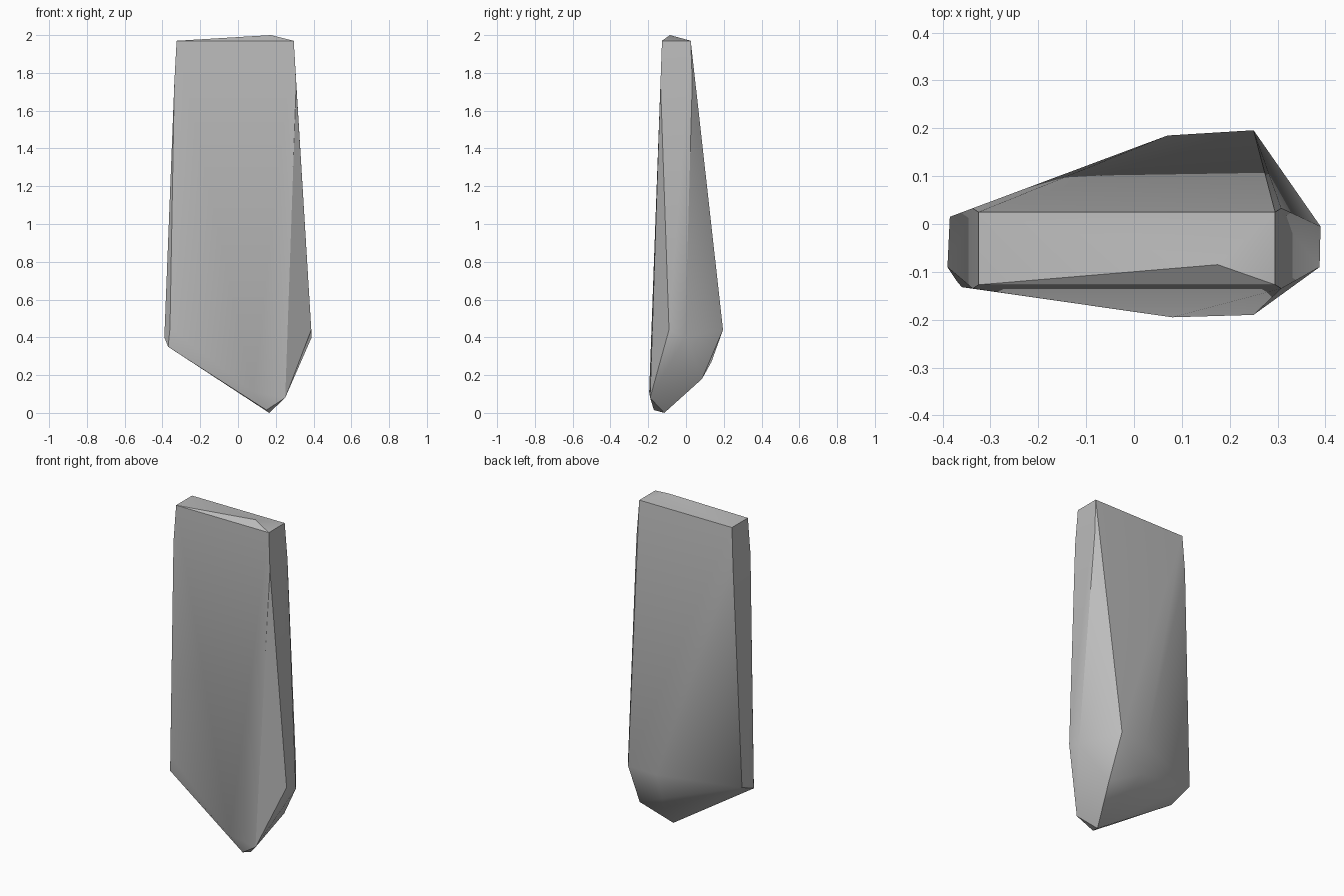
import bpy, bmesh

cube = bpy.data.objects.get("Cube")
if cube:
    bpy.data.objects.remove(cube, do_unlink=True)

# Stone colour
stone = bpy.data.materials.new("stone_grey")
stone.use_nodes = True
grey = (0.5, 0.5, 0.5, 1)
stone.diffuse_color = grey
stone.node_tree.nodes["Principled BSDF"].inputs["Base Color"].default_value = grey


def rectangle(x0, x1, y0, y1, z):
    return [(x, y, z) for x in (x0, x1) for y in (y0, y1)]


# Chipped top: blunt rectangular end with one raised point
points = rectangle(-0.325, 0.295, -0.127, 0.025, 1.97) + [(0.175, -0.085, 2.0)]
# Slight shoulder under the top
points += rectangle(-0.337, 0.308, -0.135, 0.033, 1.75)
# Widest part of the slab
points += [(0.39, -0.005, 0.40), (0.388, -0.09, 0.44),
           (-0.385, 0.015, 0.41), (-0.39, -0.09, 0.40),
           (-0.36, -0.132, 0.45), (-0.37, -0.12, 0.35),
           (0.25, 0.196, 0.44), (0.07, 0.185, 0.43)]
# Broken slanting foot
points += [(0.25, -0.19, 0.08), (0.08, -0.195, 0.11),
           (0.15, -0.17, 0.015), (0.165, -0.115, 0.0),
           (0.25, 0.085, 0.18), (0.10, 0.08, 0.18), (0.063, 0.135, 0.27)]

# Wrap the corner points in one faceted skin
bm = bmesh.new()
for p in points:
    bm.verts.new(p)
hull = bmesh.ops.convex_hull(bm, input=bm.verts)
loose = [v for v in bm.verts if not v.link_faces]
bmesh.ops.delete(bm, geom=loose, context='VERTS')
bmesh.ops.recalc_face_normals(bm, faces=bm.faces)
mesh = bpy.data.meshes.new("rock_slab")
bm.to_mesh(mesh)
bm.free()
mesh.materials.append(stone)

rock = bpy.data.objects.new("rock_slab", mesh)
bpy.context.collection.objects.link(rock)
bpy.ops.object.select_all(action='DESELECT')
rock.select_set(True)
bpy.context.view_layer.objects.active = rock
bpy.ops.object.shade_smooth_by_angle(angle=0.52)
